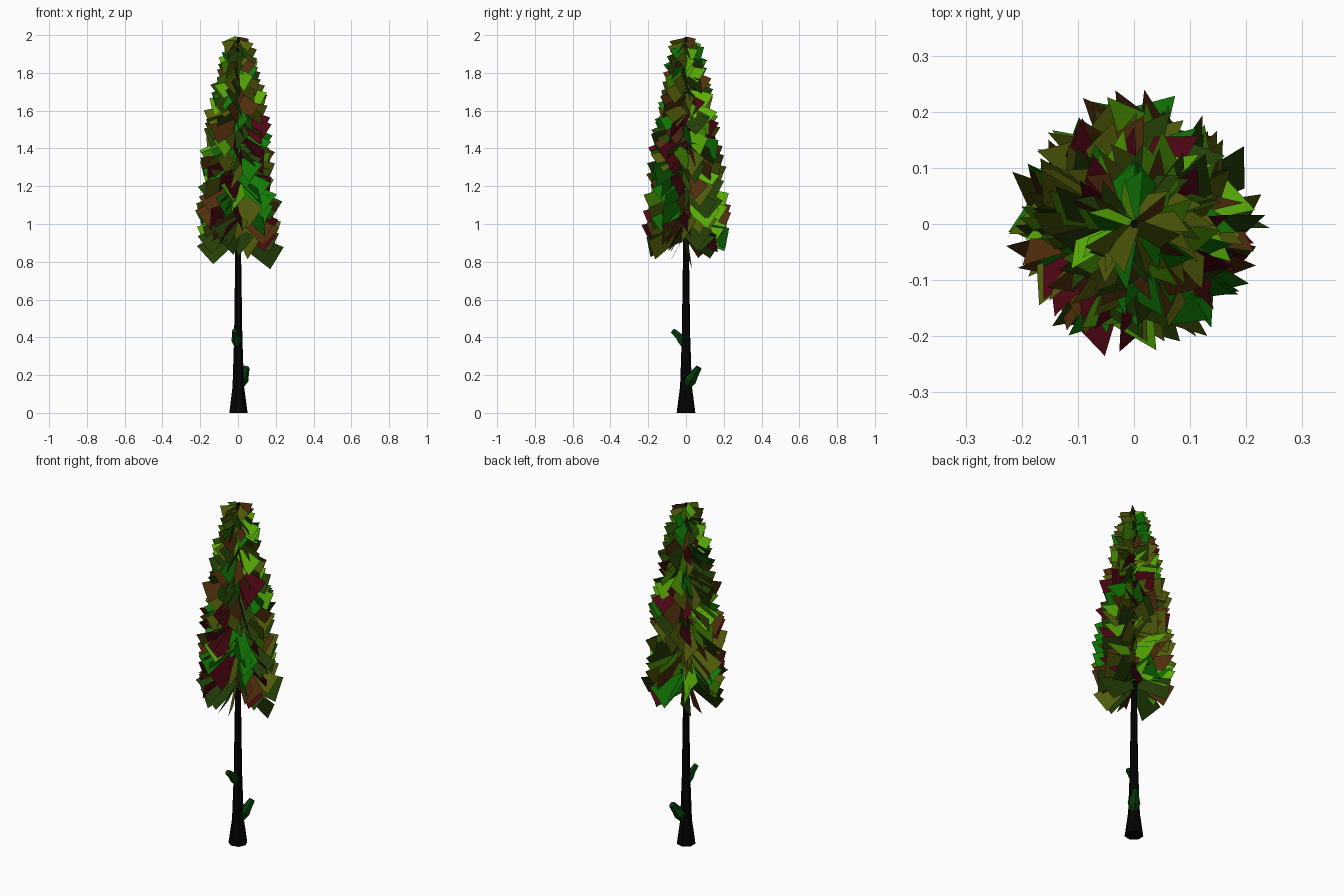
import bpy, bmesh, math, random
from mathutils import Vector, Matrix

if "Cube" in bpy.data.objects:
    bpy.data.objects.remove(bpy.data.objects["Cube"])

random.seed(5)


def material(name, rgb):
    m = bpy.data.materials.new(name)
    m.diffuse_color = (*rgb, 1)
    m.use_nodes = True
    m.node_tree.nodes["Principled BSDF"].inputs["Base Color"].default_value = m.diffuse_color
    return m


def finish(bm, name, mats):
    me = bpy.data.meshes.new(name)
    bm.to_mesh(me)
    bm.free()
    for m in mats:
        me.materials.append(m)
    ob = bpy.data.objects.new(name, me)
    bpy.context.collection.objects.link(ob)
    return ob


def tube(name, path, sides, mat):
    """Capped low-poly tube through (point, radius) pairs."""
    bm = bmesh.new()
    rings = []
    for i, (p, r) in enumerate(path):
        a = Vector(path[max(i - 1, 0)][0])
        b = Vector(path[min(i + 1, len(path) - 1)][0])
        q = Vector((0, 0, 1)).rotation_difference(b - a)
        rings.append([bm.verts.new(Vector(p) + q @ Vector(
            (r * math.cos(math.tau * k / sides), r * math.sin(math.tau * k / sides), 0)))
            for k in range(sides)])
    for lo, hi in zip(rings, rings[1:]):
        for k in range(sides):
            n = (k + 1) % sides
            bm.faces.new((lo[k], lo[n], hi[n], hi[k]))
    bm.faces.new(rings[0][::-1])
    bm.faces.new(rings[-1])
    return finish(bm, name, [mat])


def lerp_table(table, z):
    for (z0, v0), (z1, v1) in zip(table, table[1:]):
        if z <= z1:
            return v0 + (v1 - v0) * max(z - z0, 0) / (z1 - z0)
    return table[-1][1]


# Trunk with flared foot
bark = material("bark", (0.001, 0.001, 0.001))
tube("trunk", [((0, 0, 0), .051), ((0, 0, .14), .032), ((0, 0, .4), .023),
               ((0, 0, .8), .017), ((0, 0, 1.4), .012), ((0, 0, 1.99), .007)], 7, bark)

# Two broken branch stubs
stub = material("stub_green", (0.002, 0.04, 0.003))
tube("lower_stub", [((.008, .008, .14), .022), ((.022, .026, .18), .036),
                    ((.033, .045, .205), .025), ((.044, .068, .24), .018)], 6, stub)
tube("upper_stub", [((-.003, -.006, .35), .016), ((-.008, -.02, .385), .027),
                    ((-.012, -.042, .41), .02), ((-.018, -.07, .435), .015)], 6, stub)

# Foliage: steeply rolled, drooping cards spiralling up the trunk
leaf_mats = [material(n, c) for n, c in (
    ("leaf_dark", (.018, .05, .002)), ("leaf_green", (.006, .2, .002)),
    ("leaf_bright", (.1, .42, .002)), ("leaf_olive", (.085, .11, .003)),
    ("leaf_brown", (.085, .028, .004)), ("leaf_maroon", (.075, .002, .007)))]
reach = [(.95, .235), (1.15, .225), (1.35, .205), (1.55, .185), (1.75, .145), (1.9, .105), (2.0, .08)]
bm = bmesh.new()
count = 230
for i in range(count):
    z = .94 + 1.04 * i / (count - 1)
    turn = i * 2.39996 + random.uniform(-.25, .25)
    radius = lerp_table(reach, z) * random.uniform(.86, 1.03)
    pitch = math.radians(random.uniform(16, 34))
    roll = math.radians(random.choice((-1, 1)) * random.uniform(52, 76))
    w = (.035 + .43 * radius) * random.uniform(.9, 1.1) / 2
    # pull back so the leading corner stays on the crown outline
    length = (radius - w * math.sin(pitch) * .7) / math.cos(pitch)
    rot = Matrix.Rotation(turn, 4, 'Z') @ Matrix.Rotation(pitch, 4, 'Y') @ Matrix.Rotation(roll, 4, 'X')
    pts = [(0, -w * .55, 0), (length, -w, 0), (length, w, 0), (0, w * .55, 0)]
    pts = [rot @ Vector(p) + Vector((0, 0, z)) for p in pts]
    over = max(p.z for p in pts) - 2.0
    if over > 0:
        pts = [p - Vector((0, 0, over)) for p in pts]
    f = bm.faces.new([bm.verts.new(p) for p in pts])
    f.material_index = random.choices(range(6), (5, 3, 3, 4, 3, 2))[0]
finish(bm, "foliage", leaf_mats)
